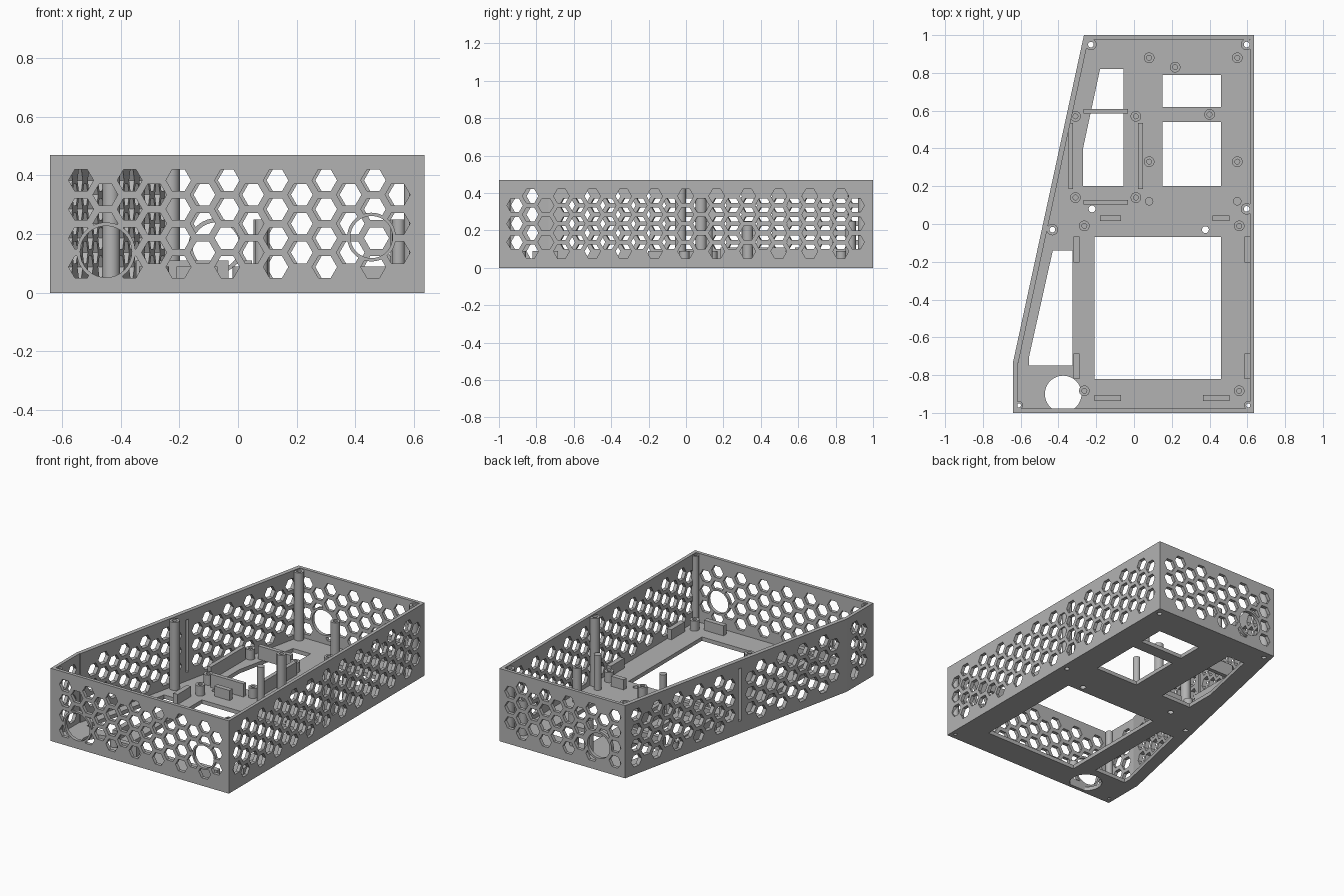
import bpy
from math import cos, sin, pi, hypot
from mathutils import Matrix, Vector

if "Cube" in bpy.data.objects:
    bpy.data.objects.remove(bpy.data.objects["Cube"])

HEIGHT, FLOOR, WALL = 0.47, 0.025, 0.022
PITCH, ROW, HEX_R = 0.083, 0.0985, 0.0425

grey = bpy.data.materials.new("plain grey")
grey.use_nodes = True
grey.diffuse_color = (0.45, 0.45, 0.45, 1)
grey.node_tree.nodes["Principled BSDF"].inputs["Base Color"].default_value = grey.diffuse_color


def circle(cx, cy, r, n=32):
    return [(cx + r * cos(2 * pi * i / n), cy + r * sin(2 * pi * i / n)) for i in range(n)]


def rect(x0, y0, x1, y1):
    return [(x0, y0), (x1, y0), (x1, y1), (x0, y1)]


def plate(name, loops, thick, matrix, smooth=False):
    """Flat plate from an outline and hole loops, from local z = 0 to thick."""
    curve = bpy.data.curves.new(name, "CURVE")
    curve.dimensions = "2D"
    curve.fill_mode = "BOTH"
    curve.extrude = thick / 2
    for loop in loops:
        spline = curve.splines.new("POLY")
        spline.points.add(len(loop) - 1)
        for point, (x, y) in zip(spline.points, loop):
            point.co = (x, y, 0, 1)
        spline.use_cyclic_u = True
    obj = bpy.data.objects.new(name, curve)
    bpy.context.collection.objects.link(obj)
    obj.matrix_world = matrix @ Matrix.Translation((0, 0, thick / 2))
    bpy.ops.object.select_all(action="DESELECT")
    obj.select_set(True)
    bpy.context.view_layer.objects.active = obj
    bpy.ops.object.convert(target="MESH")
    obj = bpy.context.object
    obj.data.materials.clear()
    obj.data.materials.append(grey)
    if smooth:
        bpy.ops.object.shade_smooth_by_angle()
    else:
        obj.data.shade_flat()
    return obj


def hexagon(cx, cy, ports):
    """Hexagon hole trimmed back to the solid rim of any round port."""
    corners = circle(cx, cy, HEX_R, 6)
    if not ports or all(hypot(cx - p[0], cy - p[1]) > p[3] + HEX_R for p in ports):
        return corners
    pts = []
    for a, b in zip(corners, corners[1:] + corners[:1]):
        pts += [(a[0] + (b[0] - a[0]) * k / 6, a[1] + (b[1] - a[1]) * k / 6) for k in range(6)]
    for px, py, _, rim in ports:
        dist = [hypot(x - px, y - py) for x, y in pts]
        if max(dist) < rim + 0.012:
            return None
        pts = [(px + (x - px) * max(1, rim / d), py + (y - py) * max(1, rim / d))
               for (x, y), d in zip(pts, dist)]
    return pts


def wall(name, start, end, first, count, phase=0, ports=(), slot=None, thick=WALL):
    """Upright honeycomb panel; ports are (along, height, hole radius, rim radius)."""
    start, end = Vector((*start, 0)), Vector((*end, 0))
    along = (end - start).normalized()
    up = Vector((0, 0, 1))
    out = along.cross(up)
    matrix = Matrix((along, up, out)).transposed().to_4x4()
    matrix.translation = start - out * thick
    loops = [rect(0, 0, (end - start).length, HEIGHT)]
    for i in range(count):
        u, odd = first + i * PITCH, (i + phase) % 2
        if slot and abs(u - slot) < HEX_R + 0.012:
            continue
        for j in range(3 if odd else 4):
            shape = hexagon(u, 0.088 + ROW * (j + odd / 2), ports)
            if shape:
                loops.append(shape)
    loops += [circle(p[0], p[1], p[2]) for p in ports]
    if slot:
        loops.append(rect(slot - 0.011, 0.08, slot + 0.011, 0.42))
    plate(name, loops, thick, matrix)


# Honeycomb walls
front_right, front_left = (-0.64, -1), (0.635, -1)
back_left, back_right, bend = (0.635, 1), (-0.265, 1), (-0.64, -0.73)
wall("front_wall", front_right, front_left, 0.105, 14,
     ports=[(0.19, 0.14, 0.088, 0.1), (1.095, 0.19, 0.072, 0.083)])
wall("straight_side_wall", front_left, back_left, 0.085, 23, phase=1)
wall("back_wall", back_left, back_right, 0.08, 10, phase=1, ports=[(0.71, 0.16, 0.08, 0.094)])
wall("slanted_side_wall", back_right, bend, 0.09, 20, slot=0.916, thick=0.028)
wall("short_side_wall", bend, front_right, 0.08, 2)

# Tall corner and side posts, bored through the floor
tall_posts = [(-0.228, 0.95, 0.03), (0.596, 0.95, 0.03), (0.596, 0.08, 0.03),
              (-0.432, -0.03, 0.03), (-0.61, -0.96, 0.022), (0.605, -0.96, 0.022)]

# Floor with openings
inset = 0.004
outline = [(-0.64 + inset, -1 + inset), (0.635 - inset, -1 + inset), (0.635 - inset, 1 - inset),
           (-0.265 + inset, 1 - inset), (-0.64 + inset, -0.73)]
port = [(x, max(y, -0.979)) for x, y in circle(-0.375, -0.9, 0.097, 48)]
openings = [
    rect(-0.21, -0.82, 0.46, -0.07), rect(0.15, 0.62, 0.46, 0.79), rect(0.15, 0.2, 0.46, 0.54),
    [(-0.27, 0.2), (-0.055, 0.2), (-0.055, 0.82), (-0.18, 0.82), (-0.27, 0.4)],
    [(-0.555, -0.75), (-0.325, -0.75), (-0.325, -0.14), (-0.43, -0.14), (-0.555, -0.7)],
    port, circle(-0.222, 0.08, 0.018), circle(0.378, -0.03, 0.018)]
bores = [circle(x, y, r * 0.5, 20) for x, y, r in tall_posts]
plate("floor", [outline] + openings + bores, FLOOR, Matrix())


def tube(name, x, y, r, bore, top):
    loops = [circle(0, 0, r, 24)] + ([circle(0, 0, bore, 20)] if bore else [])
    base = FLOOR - 0.002
    plate(name, loops, top - base, Matrix.Translation((x, y, base)), smooth=True)


for x, y, r in tall_posts:
    tube("tall_post", x, y, r, r * 0.5, HEIGHT - 0.006)

# Medium posts for the raised board
for x in (0.08, 0.547):
    for y in (0.33, 0.88):
        tube("board_post", x, y, 0.028, 0.013, 0.25)
    tube("board_support", x, 0.12, 0.022, 0, 0.25)

# Short standoffs
for x, y in [(-0.31, 0.57), (0.01, 0.57), (-0.31, 0.14), (0.01, 0.14), (0.218, 0.83),
             (0.4, 0.58), (-0.263, -0.01), (0.557, -0.01), (-0.263, -0.883), (0.557, -0.883)]:
    tube("standoff", x, y, 0.028, 0.013, 0.09)


# Guide rails and clips, each with a raised outer rib
def rail(name, cx, cy, sx, sy, top):
    base = FLOOR - 0.002
    plate(name, [rect(-sx / 2, -sy / 2, sx / 2, sy / 2)], top - base,
          Matrix.Translation((cx, cy, base)))


for y in (0.597, 0.115):
    rail("cross_rail", -0.15, y, 0.235, 0.026, 0.11)
for x in (-0.335, 0.035):
    rail("long_rail", x, 0.36, 0.026, 0.35, 0.11)
for x, w in ((-0.125, 0.11), (0.46, 0.09)):
    rail("rear_clip", x, 0.03, w, 0.03, 0.09)
for x in (-0.14, 0.435):
    rail("front_clip", x, -0.92, 0.14, 0.032, 0.09)
for x in (-0.305, 0.6):
    for y in (-0.135, -0.753):
        rail("side_clip", x, y, 0.032, 0.137, 0.09)
